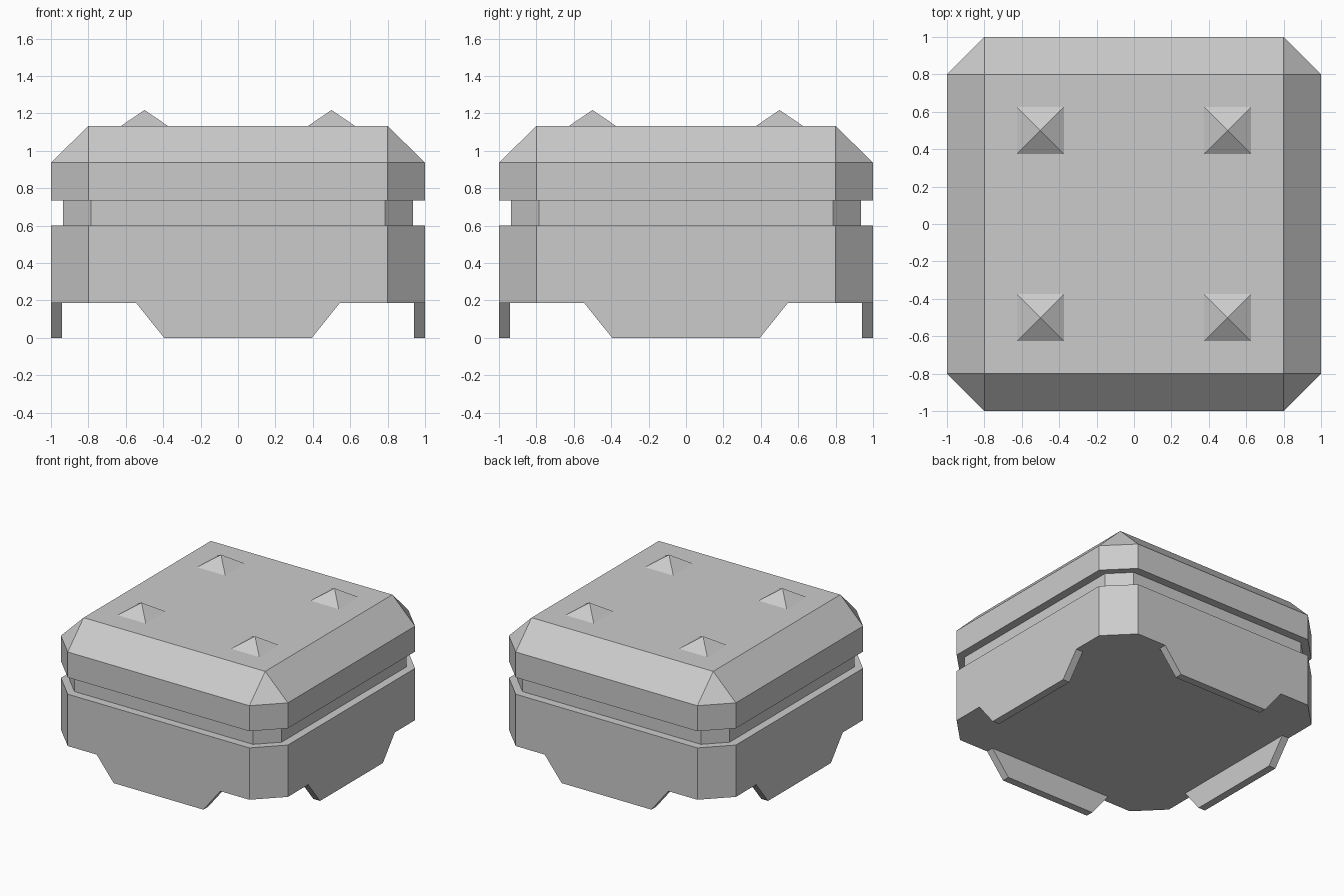
import bpy, bmesh
from math import pi, sqrt
from mathutils import Matrix

if "Cube" in bpy.data.objects:
    bpy.data.objects.remove(bpy.data.objects["Cube"])


def finish(name, bm):
    bmesh.ops.remove_doubles(bm, verts=bm.verts, dist=1e-4)
    bmesh.ops.dissolve_degenerate(bm, edges=bm.edges, dist=1e-4)
    bmesh.ops.recalc_face_normals(bm, faces=bm.faces)
    mesh = bpy.data.meshes.new(name)
    bm.to_mesh(mesh)
    bm.free()
    obj = bpy.data.objects.new(name, mesh)
    bpy.context.collection.objects.link(obj)
    return obj


def octagon(half, corner, z):
    h, c = half, corner
    return [(h, -c, z), (h, c, z), (c, h, z), (-c, h, z),
            (-h, c, z), (-h, -c, z), (-c, -h, z), (c, -h, z)]


# Body: chamfered-square sections (half width, corner, height), with a
# recessed band and a bevelled lid that closes to a plain square
sections = [(1, 0.8, 0.187), (1, 0.8, 0.6), (0.935, 0.787, 0.6),
            (0.935, 0.787, 0.733), (1, 0.8, 0.733), (1, 0.8, 0.936),
            (0.8, 0.8, 1.133)]
bm = bmesh.new()
rings = [[bm.verts.new(p) for p in octagon(*s)] for s in sections]
for low, high in zip(rings, rings[1:]):
    for i in range(8):
        j = (i + 1) % 8
        bm.faces.new((low[i], low[j], high[j], high[i]))
bm.faces.new(rings[0][::-1])
bm.faces.new(rings[-1])
finish("body", bm)

# Tapered foot plates, one flush under each side
plate = [(-0.545, 0.187), (-0.395, 0), (0.395, 0), (0.545, 0.187)]
for k, side in enumerate(("front", "right", "back", "left")):
    bm = bmesh.new()
    face = bm.faces.new([bm.verts.new((x, -1, z)) for x, z in plate])
    ext = bmesh.ops.extrude_face_region(bm, geom=[face], use_keep_orig=True)
    moved = [v for v in ext["geom"] if isinstance(v, bmesh.types.BMVert)]
    bmesh.ops.translate(bm, verts=moved, vec=(0, 0.06, 0))
    bmesh.ops.rotate(bm, verts=bm.verts, matrix=Matrix.Rotation(k * pi / 2, 3, "Z"))
    finish(side + "_foot_plate", bm)

# Four pyramid studs on the lid
for x in (-0.5, 0.5):
    for y in (-0.5, 0.5):
        bm = bmesh.new()
        bmesh.ops.create_cone(
            bm, cap_ends=True, segments=4, radius1=0.125 * sqrt(2), radius2=0,
            depth=0.085, matrix=Matrix.Translation((x, y, 1.133 + 0.0425))
            @ Matrix.Rotation(pi / 4, 4, "Z"))
        finish("lid_stud", bm)
